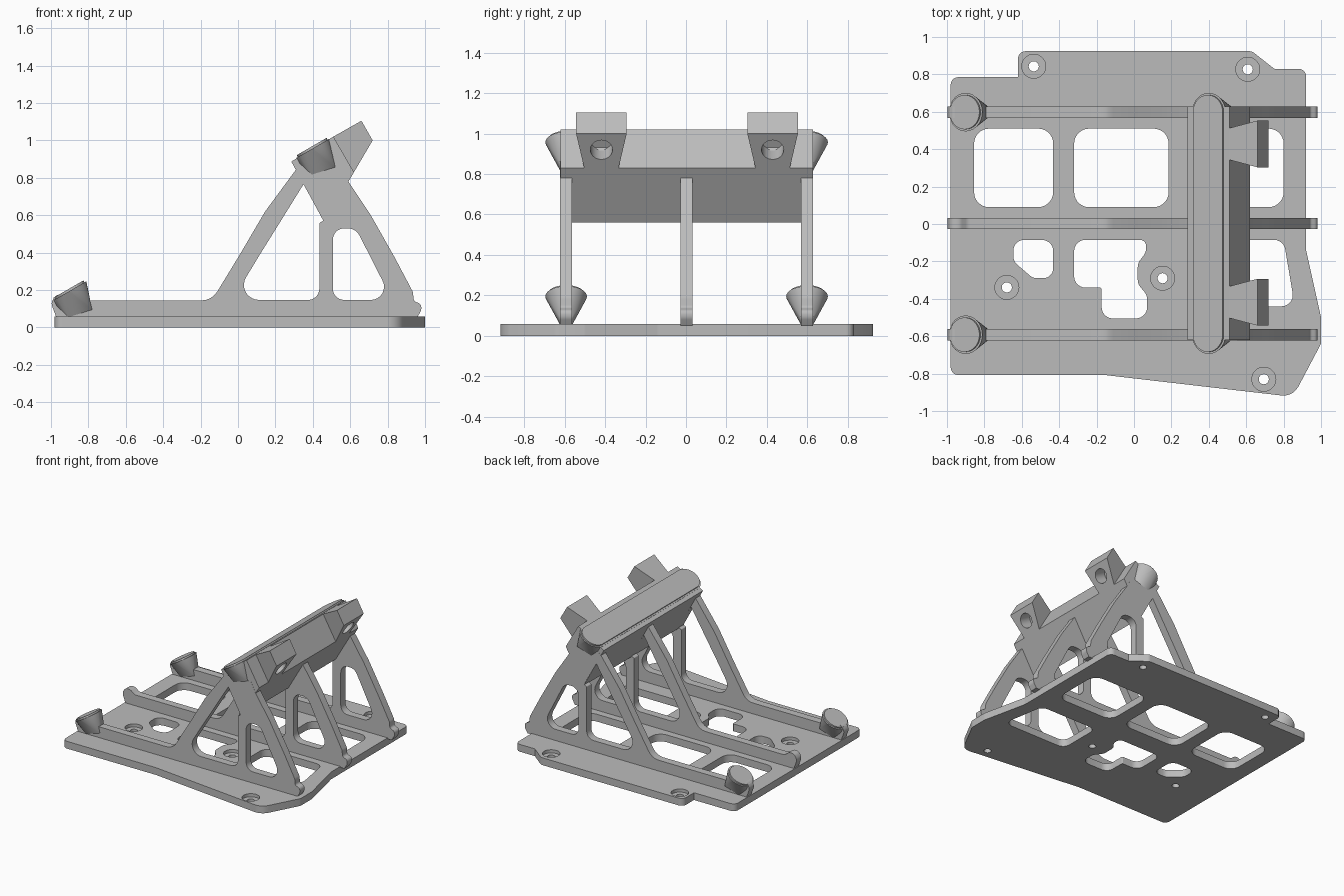
import bpy, bmesh, math
from mathutils import Matrix, Vector

cube = bpy.data.objects.get("Cube")
if cube:
    bpy.data.objects.remove(cube, do_unlink=True)

grey = bpy.data.materials.new("plain grey")
grey.use_nodes = True
grey.diffuse_color = (0.5, 0.5, 0.5, 1)
grey.node_tree.nodes["Principled BSDF"].inputs["Base Color"].default_value = grey.diffuse_color

TILT = Matrix.Rotation(math.radians(-30), 4, 'Y')      # lean of the cradle
UPRIGHT = Matrix.Rotation(math.radians(90), 4, 'X')    # flat profile to x-z plane


def rounded(points, radius, steps=6):
    """Closed outline with arcs at the corners; a point may carry its own radius."""
    out = []
    for i, p in enumerate(points):
        r = p[2] if len(p) > 2 else radius
        here = Vector(p[:2])
        a = Vector(points[i - 1][:2]) - here
        b = Vector(points[(i + 1) % len(points)][:2]) - here
        angle = a.angle(b)
        if r == 0 or angle > math.radians(172):
            out.append(here)
            continue
        reach = min(r / math.tan(angle / 2), a.length * 0.499, b.length * 0.499)
        r = reach * math.tan(angle / 2)
        a.normalize()
        b.normalize()
        center = here + (a + b).normalized() * r / math.sin(angle / 2)
        start, end = here + a * reach - center, here + b * reach - center
        sweep = start.angle_signed(end)
        count = max(2, math.ceil(abs(sweep) / (math.pi / 2) * steps))
        for k in range(count + 1):
            out.append(center + Matrix.Rotation(-sweep * k / count, 2) @ start)
    return out


def stadium(x, y, half_x, half_y, r):
    corners = [(-1, -1), (1, -1), (1, 1), (-1, 1)]
    return rounded([(x + i * half_x, y + j * half_y) for i, j in corners], r)


def finish(name, bm):
    bmesh.ops.recalc_face_normals(bm, faces=bm.faces)
    mesh = bpy.data.meshes.new(name)
    bm.to_mesh(mesh)
    bm.free()
    mesh.materials.append(grey)
    obj = bpy.data.objects.new(name, mesh)
    bpy.context.collection.objects.link(obj)
    return obj


def prism(name, loops, depth, matrix):
    """Extruded plate; loops after the first are holes."""
    bm = bmesh.new()
    for loop in loops:
        vs = [bm.verts.new((p[0], p[1], 0)) for p in loop]
        for i, v in enumerate(vs):
            bm.edges.new((vs[i - 1], v))
    bmesh.ops.triangle_fill(bm, use_beauty=True, edges=bm.edges[:], normal=(0, 0, 1))
    top = bmesh.ops.extrude_face_region(bm, geom=bm.faces[:])["geom"]
    moved = [g for g in top if isinstance(g, bmesh.types.BMVert)]
    bmesh.ops.translate(bm, verts=moved, vec=(0, 0, depth))
    bm.transform(matrix)
    return finish(name, bm)


def hull(name, points):
    bm = bmesh.new()
    for p in points:
        bm.verts.new(p)
    bmesh.ops.convex_hull(bm, input=bm.verts[:])
    bmesh.ops.delete(bm, geom=[v for v in bm.verts if not v.link_faces], context='VERTS')
    return finish(name, bm)


def bore(obj, center, radius, depth, turn=Matrix()):
    bm = bmesh.new()
    bmesh.ops.create_cone(bm, cap_ends=True, segments=32, radius1=radius, radius2=radius,
                          depth=depth, matrix=Matrix.Translation(center) @ turn)
    cutter = finish("bore_cutter", bm)
    cutter.hide_render = True
    mod = obj.modifiers.new("bore", 'BOOLEAN')
    mod.operation, mod.solver, mod.object = 'DIFFERENCE', 'EXACT', cutter
    bpy.context.view_layer.objects.active = obj
    bpy.ops.object.modifier_apply(modifier=mod.name)
    bpy.data.objects.remove(cutter, do_unlink=True)


parts = []

# Base plate with windows and counterbored screw holes
outline = rounded([(-.98, .785), (-.62, .785, 0), (-.62, .924), (.63, .924), (.75, .83, 0),
                   (.92, .83), (.92, -.14), (1, -.5), (1, -.64), (.85, -.924, .09),
                   (-.16, -.807), (-.98, -.807)], .04)
windows = [
    rounded([(-.855, .51), (-.432, .51), (-.432, .09), (-.855, .09)], .08),
    rounded([(-.32, .51), (.185, .51), (.185, .09), (-.32, .09)], .08),
    rounded([(.295, .51), (.8, .51), (.8, .09), (.295, .09)], .08),
    rounded([(.295, -.085), (.8, -.085), (.86, -.44), (.295, -.44)], .06),
    rounded([(-.645, -.085), (-.432, -.085), (-.432, -.29, .09), (-.54, -.29), (-.645, -.2)], .06),
    rounded([(-.32, -.085), (.065, -.085), (.065, -.15), (.02, -.21), (.02, -.32), (.07, -.38),
             (.07, -.505), (-.173, -.505), (-.173, -.34, .01), (-.32, -.34)], .06),
]
screws = [(-.536, .843), (.608, .827), (-.68, -.339), (.153, -.29), (.694, -.83)]
pilots = [stadium(x, y, .027, .027, .027) for x, y in screws]
base = prism("base_plate", [outline] + windows + pilots, .058, Matrix())
for x, y in screws:
    bore(base, (x, y, .068), .064, .07)
parts.append(base)

# Three upright ribs, each a low rail with an A-shaped tower
rib = rounded([(-.97, .05, 0), (-1, .13), (-.975, .175), (-.93, .175), (-.89, .144),
               (-.14, .144, .1), (.01, .39), (.145, .62), (.305, .837, 0), (.34, .87, 0),
               (.55, .86, 0), (.59, .78, 0), (.71, .6), (.84, .37), (.935, .19),
               (.94, .14, .02), (.98, .125), (.98, .09), (.955, .05, 0)], .04)
left_window = rounded([(-.03, .147, .08), (.117, .39), (.223, .56), (.35, .765, 0),
                       (.46, .57, .01), (.435, .56, .01), (.435, .147, .06)], .04)
right_window = rounded([(.507, .147, .06), (.507, .53, .07), (.63, .53, .07),
                        (.825, .147, .07)], .07)
for name, y in (("front_rib", -.592), ("middle_rib", .003), ("back_rib", .598)):
    place = Matrix.Translation((0, y + .03, 0)) @ UPRIGHT
    parts.append(prism(name, [rib, left_window, right_window], .06, place))

# Tilted cross beam joining the towers
P0, P1, P2, P3 = (.285, .887), (.51, 1.02), (.62, .83), (.462, .56)
place = Matrix.Translation((0, .627, 0)) @ UPRIGHT
parts.append(prism("cross_beam", [[P0, P1, P2, P3]], 1.248, place))

# Flared clips on the high edge of the beam, each with a blind hole
for name, y in (("front_clip", -.418), ("back_clip", .428)):
    section = [(P1, .085), (P2, .085), ((.66, 1.105), .125), ((.72, 1), .125)]
    clip = hull(name, [(x, y + s * w, z) for (x, z), w in section for s in (-1, 1)])
    face_turn = Matrix.Rotation(math.radians(120), 4, 'Y')
    bore(clip, (.672, y, .92), .055, .2, face_turn)
    parts.append(clip)


# Round pads flaring out of the ribs, each with a raised rest on top
def pad(name, x, y, z, half_length):
    place = Matrix.Translation((x, y, z)) @ TILT
    rim = stadium(0, 0, .103, half_length + .103, .103)
    points = [place @ Vector((p.x, p.y, 0)) for p in rim]
    for dx, dz in ((.12, -.1), (-.005, -.14), (-.07, -.08)):
        points += [(x + dx, y + s * (half_length + .03), z + dz) for s in (-1, 1)]
    parts.append(hull(name, points))
    rest = stadium(0, 0, .092, half_length + .092, .092)
    parts.append(prism(name + "_rest", [rest], .012, place))


pad("front_foot_pad", -.9, -.592, .195, 0)
pad("back_foot_pad", -.9, .598, .195, 0)
pad("upper_pad", .4, .003, .957, .595)

# Smooth the arcs, keep the edges crisp
for obj in bpy.context.view_layer.objects:
    obj.select_set(obj in parts)
bpy.context.view_layer.objects.active = base
bpy.ops.object.shade_smooth_by_angle(angle=math.radians(30))
